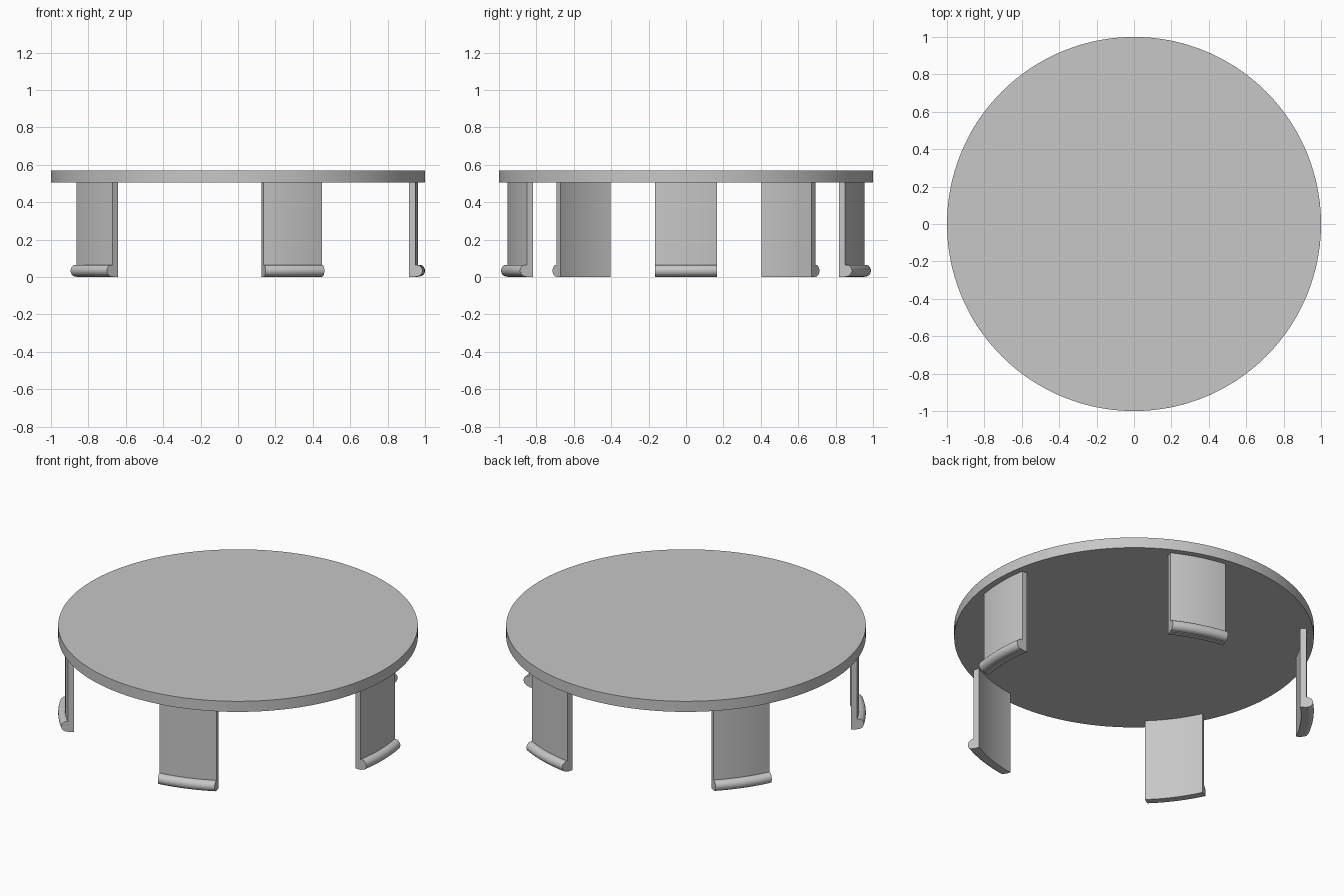
import bpy, bmesh, math
from mathutils import Matrix

cube = bpy.data.objects.get("Cube")
if cube:
    bpy.data.objects.remove(cube, do_unlink=True)

# Single plain grey plastic
grey = bpy.data.materials.new("light_grey")
grey.use_nodes = True
colour = (0.57, 0.57, 0.57, 1)
grey.diffuse_color = colour
grey.node_tree.nodes["Principled BSDF"].inputs["Base Color"].default_value = colour

DISC_BOTTOM, DISC_TOP = 0.505, 0.57
INNER, OUTER = 0.929, 0.963          # clip wall radii
BEAD_R, BEAD_Z = 0.031, 0.034        # snap bead
HALF_WIDTH = 0.165
CLIPS, COLUMNS, BEAD_STEPS = 5, 16, 20


def finish(name, bm):
    bmesh.ops.recalc_face_normals(bm, faces=bm.faces)
    mesh = bpy.data.meshes.new(name)
    bm.to_mesh(mesh)
    bm.free()
    mesh.materials.append(grey)
    obj = bpy.data.objects.new(name, mesh)
    bpy.context.collection.objects.link(obj)
    bpy.ops.object.select_all(action="DESELECT")
    obj.select_set(True)
    bpy.context.view_layer.objects.active = obj
    bpy.ops.object.shade_smooth_by_angle(angle=math.radians(30))
    return obj


# Round lid plate
bm = bmesh.new()
bmesh.ops.create_cone(
    bm, cap_ends=True, segments=128, radius1=1, radius2=1,
    depth=DISC_TOP - DISC_BOTTOM,
    matrix=Matrix.Translation((0, 0, (DISC_TOP + DISC_BOTTOM) / 2)))
finish("lid_disc", bm)

# Clip cross-section in (radius, height): wall with a rounded bead outside
bead_centre = 1 - BEAD_R
reach = math.acos((OUTER - bead_centre) / BEAD_R)
profile = [(INNER, DISC_BOTTOM), (INNER, 0), (OUTER, 0)]
for i in range(BEAD_STEPS + 1):
    a = -reach + 2 * reach * i / BEAD_STEPS
    profile.append((bead_centre + BEAD_R * math.cos(a), BEAD_Z + BEAD_R * math.sin(a)))
profile.append((OUTER, DISC_BOTTOM))


# Sweep the section around the rim, with parallel end cuts
def make_clip(name, angle):
    bm = bmesh.new()
    rings = []
    for c in range(COLUMNS + 1):
        y = HALF_WIDTH * (2 * c / COLUMNS - 1)
        rings.append([bm.verts.new((math.sqrt(r * r - y * y), y, z)) for r, z in profile])
    n = len(profile)
    for a, b in zip(rings, rings[1:]):
        for i in range(n):
            j = (i + 1) % n
            bm.faces.new((a[i], a[j], b[j], b[i]))
    bm.faces.new(rings[0])
    bm.faces.new(rings[-1])
    bm.transform(Matrix.Rotation(angle, 4, "Z"))
    finish(name, bm)


for k in range(CLIPS):
    make_clip(f"snap_clip_{k + 1}", math.tau * k / CLIPS)
